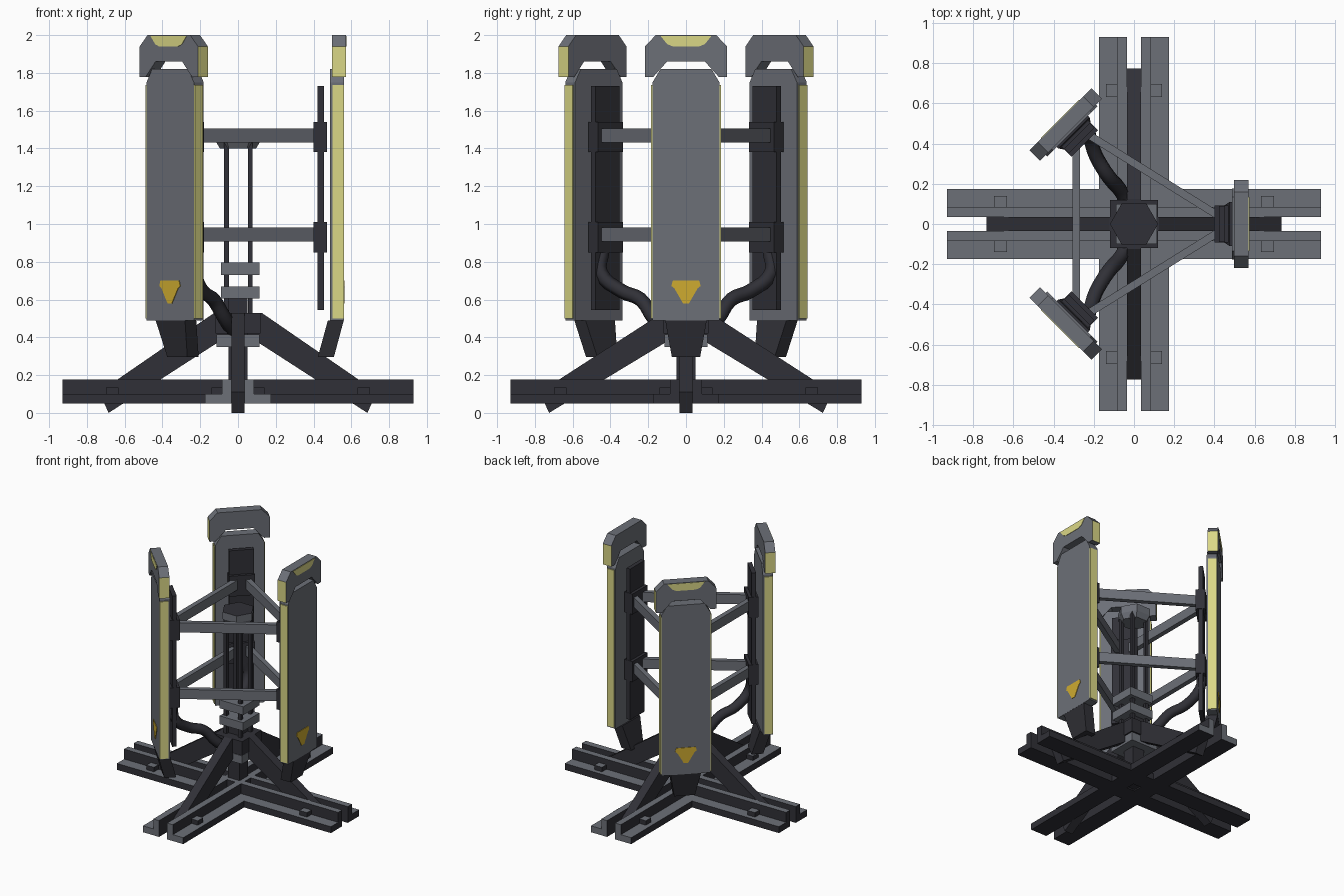
import bpy, bmesh, math
from mathutils import Vector, Matrix

if "Cube" in bpy.data.objects:
    bpy.data.objects.remove(bpy.data.objects["Cube"])


def mat(name, col):
    m = bpy.data.materials.new(name)
    m.diffuse_color = (*col, 1)
    m.use_nodes = True
    m.node_tree.nodes["Principled BSDF"].inputs["Base Color"].default_value = m.diffuse_color
    return m


GRAY = mat("steel gray", (.15, .16, .185))
DARK = mat("dark iron", (.03, .03, .038))
PALE = mat("pale yellow", (.70, .68, .24))
AMBER = mat("amber", (.62, .41, .03))
I = Matrix.Identity(4)


def loft(name, ring_a, ring_b, mats, frame=I, rule=None):
    """Solid between two matching rings; rule(normal, centre) picks the material."""
    bm = bmesh.new()
    a = [bm.verts.new(p) for p in ring_a]
    b = [bm.verts.new(p) for p in ring_b]
    n = len(a)
    bm.faces.new(a)
    bm.faces.new(b)
    for i in range(n):
        bm.faces.new((a[i], a[(i + 1) % n], b[(i + 1) % n], b[i]))
    bmesh.ops.recalc_face_normals(bm, faces=bm.faces)
    bm.normal_update()
    if rule:
        for f in bm.faces:
            f.material_index = rule(f.normal, f.calc_center_median())
    me = bpy.data.meshes.new(name)
    bm.to_mesh(me)
    bm.free()
    for m in mats:
        me.materials.append(m)
    ob = bpy.data.objects.new(name, me)
    bpy.context.collection.objects.link(ob)
    ob.matrix_world = frame
    return ob


def prism_x(name, pts, x0, x1, mats, frame=I, rule=None):
    """Extrude a (y, z) outline along x."""
    return loft(name, [(x0, y, z) for y, z in pts], [(x1, y, z) for y, z in pts], mats, frame, rule)


def box(name, x0, x1, y0, y1, z0, z1, m, frame=I, rule=None):
    mats = m if isinstance(m, list) else [m]
    return prism_x(name, [(y0, z0), (y1, z0), (y1, z1), (y0, z1)], x0, x1, mats, frame, rule)


def sym(pts):
    """Mirror a half outline across y = 0."""
    return pts + [(-y, z) for y, z in reversed(pts)]


def beam(name, p, q, width, height, m):
    p, q = Vector(p), Vector(q)
    d = q - p
    frame = Matrix.Translation(p) @ Matrix.Rotation(math.atan2(d.y, d.x), 4, 'Z')
    box(name, 0, d.length, -width / 2, width / 2, -height / 2, height / 2, m, frame)


def tube(name, pts, r, m):
    cu = bpy.data.curves.new(name, 'CURVE')
    cu.dimensions = '3D'
    cu.bevel_depth = r
    cu.bevel_resolution = 1
    cu.resolution_u = 4
    cu.use_fill_caps = True
    sp = cu.splines.new('BEZIER')
    sp.bezier_points.add(len(pts) - 1)
    for bp, p in zip(sp.bezier_points, pts):
        bp.co = p
        bp.handle_left_type = bp.handle_right_type = 'AUTO'
    cu.materials.append(m)
    ob = bpy.data.objects.new(name, cu)
    bpy.context.collection.objects.link(ob)


# crossed base: pairs of L rails, gray on top, with small bolts
rail = [(.035, .05), (.175, .05), (.175, .10), (.085, .10), (.085, .178), (.035, .178)]
for k, axis in enumerate("xy"):
    turn = Matrix.Rotation(k * math.pi / 2, 4, 'Z')
    for s in (-1, 1):
        prism_x(f"base_rail_{axis}", [(s * y, z) for y, z in rail], -.93, .93, [DARK, GRAY], turn,
                lambda n, c, k=k: int(n.z > .9 or (k == 1 and abs(n.x) > .9)))
        for e in (-.665, .665):
            box("rail_bolt", e - .033, e + .033, min(s * .08, s * .14), max(s * .08, s * .14),
                .095, .135, [DARK, GRAY], turn, lambda n, c: int(n.z > .9))

# four sloped braces leaning on the hub
for k in range(4):
    d = .04 if k % 2 else 0
    side = [(0, .43), (.08, .39), (.685 + d, 0), (.735 + d, .11), (.125, .53), (0, .53)]
    loft("sloped_brace", [(x, -.035, z) for x, z in side], [(x, .035, z) for x, z in side],
         [DARK], Matrix.Rotation(k * math.pi / 2, 4, 'Z'))

# central hub, collars, poles and head
box("hub_block", -.12, .12, -.12, .12, .42, .53, DARK)
box("hub_collar", -.115, .115, -.115, .115, .35, .415, GRAY)
box("hub_post", -.05, .05, -.05, .05, .06, .62, DARK)
for z0 in (.605, .73):
    box("column_plate", -.09, .115, -.10, .10, z0, z0 + .065, GRAY)
for x in (-.06, .065):
    for y in (-.06, .06):
        box("column_pole", x - .013, x + .013, y - .013, y + .013, .52, 1.44, DARK)
hexa = [(.12 * math.cos(a * math.pi / 3), .12 * math.sin(a * math.pi / 3)) for a in range(6)]
loft("column_head", [(x * .8, y * .8, 1.40) for x, y in hexa], [(x, y, 1.44) for x, y in hexa], [GRAY])
loft("column_head_top", [(x, y, 1.44) for x, y in hexa], [(x, y, 1.495) for x, y in hexa],
     [GRAY, DARK], I, lambda n, c: int(n.z > .9))

# three upright shields; local +x points outward
stations = [((.534, 0), 0), ((-.34, .495), 135), ((-.34, -.495), -135)]
mounts = []
for (px, py), ang in stations:
    F = Matrix.Translation((px, py, 0)) @ Matrix.Rotation(math.radians(ang), 4, 'Z')
    mounts.append(F)
    # main panel with yellow ends and warning triangle
    prism_x("shield_panel", sym([(.177, .49), (.177, 1.75), (.135, 1.82)]), -.047, .027, [GRAY], F)
    for s in (-1, 1):
        box("panel_edge_strip", -.035, .026, s * .18 - .004, s * .18 + .004, .50, 1.735, PALE, F)
    prism_x("warning_triangle", sym([(.016, .58), (.062, .66), (.06, .70)][:2] + [(.078, .672), (.07, .70)]),
            .026, .031, [AMBER], F)
    # tapered foot leaning inward
    loft("shield_foot", [(-.058, -.11, .49), (-.058, .11, .49), (.026, .11, .49), (.026, -.11, .49)],
         [(-.111, -.075, .297), (-.111, .075, .297), (-.026, .075, .297), (-.026, -.075, .297)], [DARK], F)
    # arched cap with yellow end faces and top badge
    prism_x("shield_cap", sym([(.10, 1.86), (.175, 1.777), (.218, 1.777), (.218, 1.94), (.16, 2.0)]),
            -.037, .037, [GRAY, PALE], F, lambda n, c: int(abs(n.y) > .95))
    prism_x("cap_badge", sym([(.07, 1.94), (.10, 1.952), (.135, 1.996)]), .036, .040, [PALE], F)
    # inner rail with two clamps
    box("inner_rail", -.112, -.080, -.09, .09, .545, 1.73, DARK, F)
    for z0 in (.85, 1.38):
        box("rail_clamp", -.134, -.064, -.093, .093, z0, z0 + .16, DARK, F)

# two triangular rings of tie beams
for z in (.945, 1.468):
    for i in range(3):
        A, B = mounts[i], mounts[(i + 1) % 3]
        beam("tie_beam", A @ Vector((-.12, .045, z)), B @ Vector((-.12, -.045, z)), .038, .075, GRAY)

# two bent hoses from the rear shields to the hub
for s in (-1, 1):
    tube("hose", [(x, s * y, z) for x, y, z in
                  [(-.26, .44, .86), (-.23, .45, .74), (-.19, .34, .645), (-.13, .24, .60),
                   (-.07, .17, .50), (-.03, .10, .44)]], .038, DARK)
